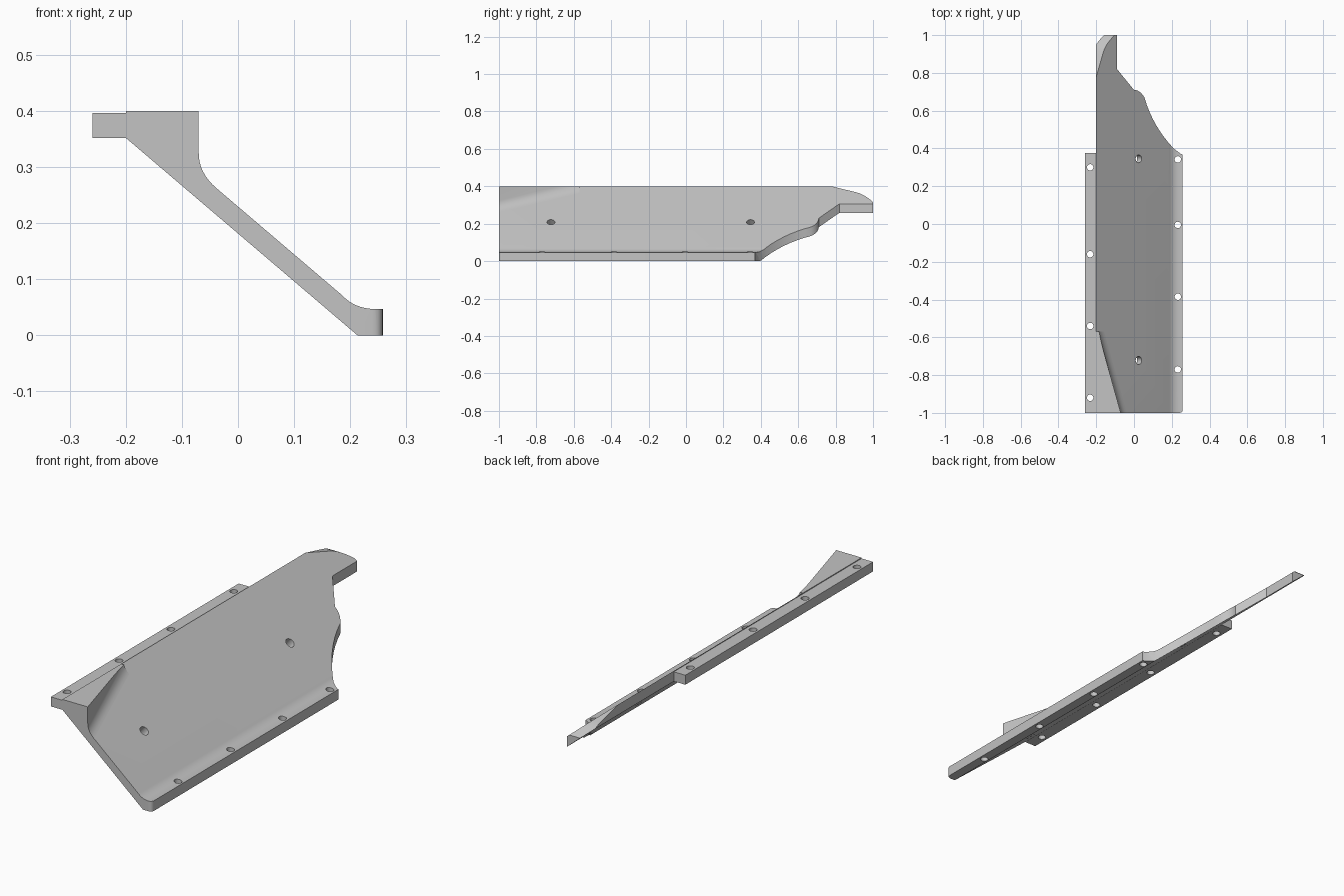
import bpy, bmesh, math
from mathutils import Vector, Matrix

if "Cube" in bpy.data.objects:
    bpy.data.objects.remove(bpy.data.objects["Cube"], do_unlink=True)

grey = bpy.data.materials.new("plain grey")
grey.use_nodes = True
grey.diffuse_color = (0.55, 0.55, 0.55, 1)
grey.node_tree.nodes["Principled BSDF"].inputs["Base Color"].default_value = grey.diffuse_color

SLOPE = 0.852
EDGE = -0.2


def top_z(x):
    """Height of the upper face of the sloping plate."""
    return 0.4 - SLOPE * (x - EDGE)


def finish(name, bm):
    bmesh.ops.recalc_face_normals(bm, faces=bm.faces[:])
    mesh = bpy.data.meshes.new(name)
    bm.to_mesh(mesh)
    bm.free()
    mesh.materials.append(grey)
    ob = bpy.data.objects.new(name, mesh)
    bpy.context.collection.objects.link(ob)
    return ob


def prism(points, place, sweep):
    """Closed profile placed in space and swept along a vector."""
    bm = bmesh.new()
    face = bm.faces.new([bm.verts.new(place(a, b)) for a, b in points])
    new = bmesh.ops.extrude_face_region(bm, geom=[face])["geom"]
    bmesh.ops.translate(bm, vec=sweep, verts=[g for g in new if isinstance(g, bmesh.types.BMVert)])
    return bm


def curve(a, b, c, steps=8):
    """Rounded corner from a to c, pulled toward b."""
    a, b, c = Vector(a), Vector(b), Vector(c)
    ts = [i / steps for i in range(steps + 1)]
    return [tuple(a * (1 - t) ** 2 + b * 2 * t * (1 - t) + c * t * t) for t in ts]


def combine(ob, cutter, operation):
    mod = ob.modifiers.new("cut", "BOOLEAN")
    mod.operation, mod.solver, mod.object = operation, "EXACT", cutter
    bpy.context.view_layer.update()
    done = ob.evaluated_get(bpy.context.evaluated_depsgraph_get())
    mesh = bpy.data.meshes.new_from_object(done)
    ob.modifiers.clear()
    ob.data = mesh
    bpy.data.objects.remove(cutter, do_unlink=True)


def drill(ob, x, y, z, radius, tilt=0):
    bm = bmesh.new()
    matrix = Matrix.Translation((x, y, z)) @ Matrix.Rotation(tilt, 4, "Y")
    bmesh.ops.create_cone(bm, cap_ends=True, segments=24, radius1=radius,
                          radius2=radius, depth=0.2, matrix=matrix)
    combine(ob, finish("drill", bm), "DIFFERENCE")


# Sloping plate with the lower flange, one cross-section swept front to back
section = [(EDGE, 0.352), (EDGE, 0.4)]
section += curve((0.185, top_z(0.185)), (0.208, 0.047), (0.245, 0.047))
section += [(0.258, 0.047), (0.258, 0), (0.213, 0)]
plate = finish("sloping_plate", prism(section, lambda x, z: (x, -1, z), (0, 2, 0)))

# Plan outline: rounded front corner, swept rear edge and narrow tongue
outline = [(-0.3, -1.1), (0.238, -1.1)]
outline += curve((0.238, -1), (0.258, -1), (0.258, -0.98), 6)
outline += [(0.27, -0.98), (0.27, 0.365), (0.25, 0.37)]
outline += curve((0.21, 0.4), (0.1, 0.515), (0.055, 0.67))
outline += curve((0.045, 0.685), (0.025, 0.71), (0, 0.71), 5)
outline += [(-0.09, 0.82), (-0.09, 1.1), (-0.3, 1.1)]
combine(plate, finish("outline", prism(outline, lambda x, y: (x, y, -0.1), (0, 0, 0.7))), "INTERSECT")

# Tongue top drops away toward the rear
tip = [(1.1, 0.6), (0.6, 0.6), (0.6, 0.42), (0.77, 0.402)]
tip += curve((0.91, 0.368), (0.955, 0.357), (1.0, 0.316), 6) + [(1.1, 0.23)]
combine(plate, finish("tip", prism(tip, lambda y, z: (-0.4, y, z), (0.8, 0, 0))), "DIFFERENCE")

# Upper flange
rail = [(-0.259, 0.352), (EDGE, 0.352), (EDGE, 0.396), (-0.259, 0.396)]
flange = finish("upper_flange", prism(rail, lambda x, z: (x, -1, z), (0, 1.375, 0)))

# Tapered corner wedge, slid up the slope as it runs back, then trimmed
wedge = [(-0.45, 0.9), (-0.07, 0.9)]
wedge += curve((-0.07, 0.325), (-0.07, 0.289), (-0.038, top_z(-0.038)))
wedge += [(-0.045, 0.24), (-0.45, 0.24 + 0.405 * SLOPE)]
shift = -0.12
bm = prism(wedge, lambda x, z: (x, -1, z), (shift, 0.43, -shift * SLOPE))
for point, normal in (((EDGE, 0, 0), (-1, 0, 0)), ((0, 0, 0.4), (0, 0, 1))):
    cut = bmesh.ops.bisect_plane(bm, geom=bm.verts[:] + bm.edges[:] + bm.faces[:],
                                 plane_co=point, plane_no=normal, clear_outer=True)
    rim = [g for g in cut["geom_cut"] if isinstance(g, bmesh.types.BMEdge)]
    bmesh.ops.holes_fill(bm, edges=rim)
gusset = finish("corner_wedge", bm)

# Fastener holes
for y in (0.30, -0.16, -0.54, -0.92):
    drill(flange, -0.232, y, 0.37, 0.017)
for y in (0.342, -0.005, -0.385, -0.77):
    drill(plate, 0.232, y, 0.02, 0.017)
for y in (0.345, -0.722):
    drill(plate, 0.02, y, top_z(0.02) - 0.01, 0.021, math.atan(SLOPE))

# Smooth the rounded corners, keep edges sharp
bpy.ops.object.select_all(action="DESELECT")
for ob in (plate, flange, gusset):
    ob.select_set(True)
bpy.context.view_layer.objects.active = plate
bpy.ops.object.shade_smooth_by_angle(angle=math.radians(25))
